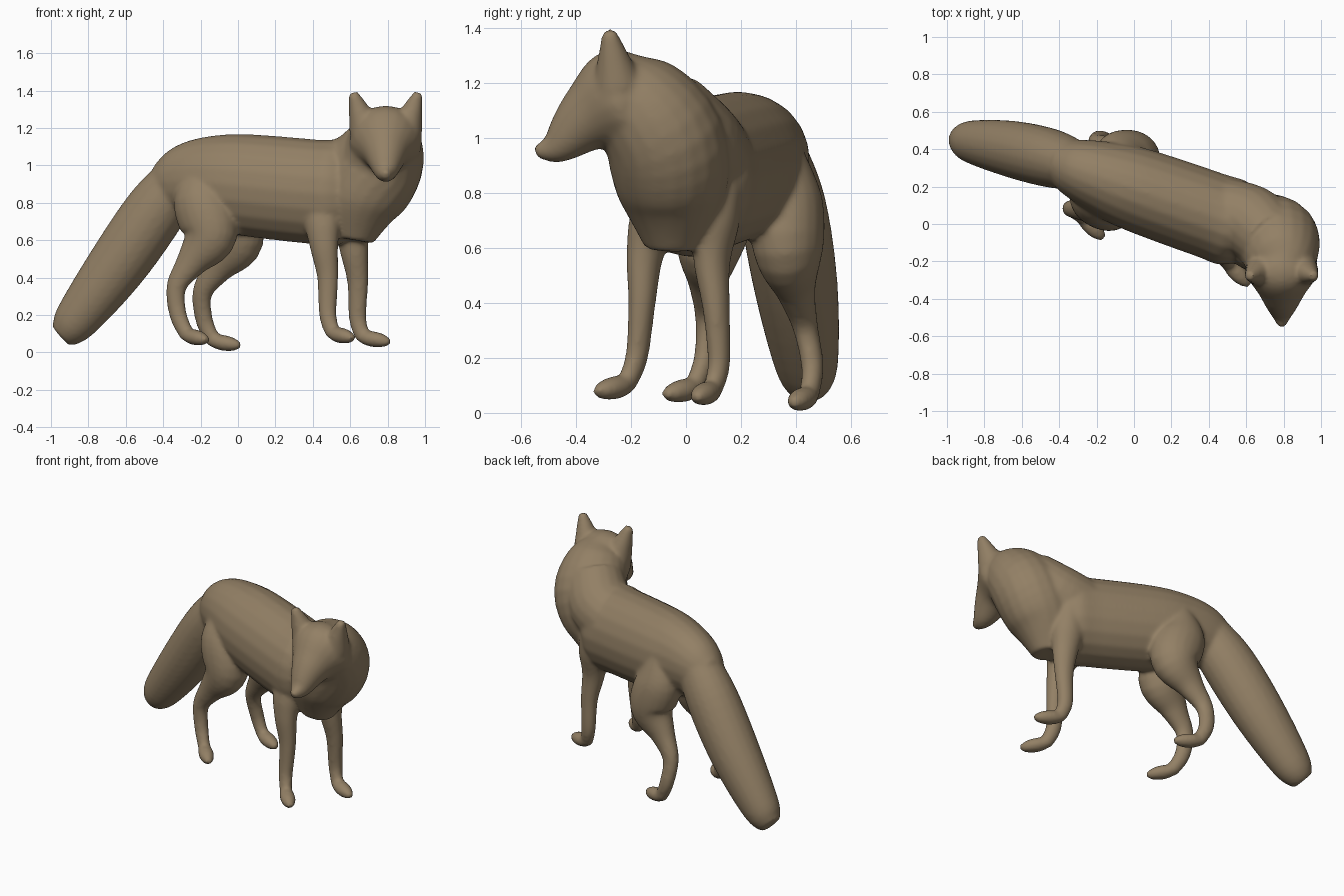
import bpy
import bmesh
import math
from mathutils import Vector

old_cube = bpy.data.objects.get("Cube")
if old_cube:
    bpy.data.objects.remove(old_cube, do_unlink=True)

SIDES = 20
STEPS = 5
BODY_SIDE = Vector((0.33, 0.94, 0)).normalized()   # across the slanted body
HEAD_SIDE = Vector((1, 0, 0))                      # across the turned head

bm = bmesh.new()


def smooth_sections(sections):
    """Pass a Catmull-Rom curve through the sections (x, y, z, radius)."""
    points = [Vector(section) for section in sections]
    points = [points[0]] + points + [points[-1]]
    smoothed = []
    for a, b, c, d in zip(points, points[1:], points[2:], points[3:]):
        for step in range(STEPS):
            t = step / STEPS
            bend = 2 * a - 5 * b + 4 * c - d
            twist = 3 * (b - c) + d - a
            smoothed.append(b + t / 2 * (c - a + t * bend + t * t * twist))
    return smoothed + [points[-1]]


def tube(sections, side, flat=1):
    """Loft closed rings along the sections, their width scaled by flat."""
    rows = smooth_sections(sections)
    centres = [row.to_3d() for row in rows]
    rings = []
    for i, (row, centre) in enumerate(zip(rows, centres)):
        before = centres[max(i - 1, 0)]
        after = centres[min(i + 1, len(rows) - 1)]
        along = (after - before).normalized()
        across = (side - along * along.dot(side)).normalized()
        depth = along.cross(across)
        ring = []
        for k in range(SIDES):
            angle = math.tau * k / SIDES
            offset = across * math.cos(angle) * flat + depth * math.sin(angle)
            ring.append(bm.verts.new(centre + offset * row.w))
        rings.append(ring)
    faces = [bm.faces.new(rings[0]), bm.faces.new(rings[-1])]
    for low, high in zip(rings, rings[1:]):
        for k in range(SIDES):
            n = (k + 1) % SIDES
            faces.append(bm.faces.new((low[k], low[n], high[n], high[k])))
    bmesh.ops.recalc_face_normals(bm, faces=faces)


def paw(ankle, stride):
    """Rounded foot pointing forward from the ankle."""
    heel = ankle - stride * 0.3
    toe = ankle + stride * 1.2
    across = stride.cross(Vector((0, 0, 1)))
    sections = []
    for i in range(7):
        t = i / 6
        fullness = max(math.sin(math.pi * t), 0.1) ** 0.4
        sections.append((*heel.lerp(toe, t), 0.043 * fullness))
    tube(sections, across, 1.1)


def leg_pair(joints, shift, lean):
    """Build the right leg, then the left leg moved by shift and leaning by height."""
    for is_left in (False, True):
        leg = []
        for x, y, z, radius in joints:
            move = (shift + Vector((0, lean * z, 0))) * is_left
            leg.append((*(Vector((x, y, z)) + move), radius))
        tube(leg, BODY_SIDE, 0.85)
        stride = Vector((0.09, -0.09, -0.02)) + Vector((0.03, 0.04, 0)) * is_left
        paw(Vector(leg[-1][:3]), stride)


# Torso, from rump to chest along a straight spine: x, height, radius
torso = ((-0.44, 0.91, 0.1), (-0.36, 0.91, 0.17), (-0.2, 0.92, 0.23),
         (0, 0.9, 0.27), (0.4, 0.86, 0.28), (0.56, 0.85, 0.27), (0.74, 0.85, 0.1))
tube([(x, 0.19 - 0.35 * x, z, r) for x, z, r in torso], BODY_SIDE, 0.83)

# Chest ruff and neck, rising to the crown
tube([(0.62, -0.05, 0.6, 0.1), (0.66, -0.05, 0.8, 0.2), (0.76, -0.08, 1, 0.22),
      (0.79, -0.21, 1.18, 0.17), (0.79, -0.26, 1.27, 0.08)], HEAD_SIDE, 1.05)

# Scruff, filling from the withers up to the back of the head
tube([(0.4, 0.07, 0.9, 0.19), (0.62, 0.01, 0.97, 0.2), (0.74, -0.09, 1.09, 0.18)], BODY_SIDE)

# Head and pointed muzzle: y, height, radius
head = ((-0.16, 1.14, 0.16), (-0.25, 1.125, 0.195), (-0.36, 1.065, 0.125),
        (-0.47, 0.97, 0.065), (-0.55, 0.95, 0.02))
tube([(0.79, y, z, r) for y, z, r in head], HEAD_SIDE)

# Ears
for s in (-1, 1):
    tube([(0.79 + s * 0.11, -0.25, 1.2, 0.09),
          (0.79 + s * 0.175, -0.28, 1.39, 0.025)], HEAD_SIDE)

# Bushy tail
tube([(-0.28, 0.3, 0.97, 0.13), (-0.44, 0.35, 0.76, 0.165), (-0.65, 0.4, 0.46, 0.16),
      (-0.87, 0.44, 0.17, 0.12), (-0.95, 0.45, 0.09, 0.07)], BODY_SIDE, 0.95)

# Front legs
leg_pair(((0.45, -0.04, 0.9, 0.06), (0.45, -0.11, 0.73, 0.1), (0.46, -0.15, 0.57, 0.078),
          (0.48, -0.16, 0.4, 0.058), (0.48, -0.18, 0.2, 0.048), (0.51, -0.22, 0.1, 0.042)),
         Vector((0.16, 0.33, -0.02)), -0.15)

# Hind legs
leg_pair(((-0.2, 0.18, 1, 0.06), (-0.2, 0.13, 0.82, 0.15), (-0.15, 0.09, 0.63, 0.15),
          (-0.25, 0.08, 0.48, 0.085), (-0.33, 0.08, 0.35, 0.055),
          (-0.32, 0.07, 0.2, 0.048), (-0.27, 0.03, 0.09, 0.042)),
         Vector((0.14, 0.44, -0.03)), -0.25)

# Fuse every part into one soft skin
mesh = bpy.data.meshes.new("fox_body")
bm.to_mesh(mesh)
bm.free()
fox = bpy.data.objects.new("fox_body", mesh)
bpy.context.collection.objects.link(fox)

remesh = fox.modifiers.new("fuse", "REMESH")
remesh.mode = "VOXEL"
remesh.voxel_size = 0.011
remesh.use_smooth_shade = True
soften = fox.modifiers.new("soften", "SMOOTH")
soften.factor = 0.5
soften.iterations = 14

# Tan fur
fur = bpy.data.materials.new("tan_fur")
fur.use_nodes = True
colour = (0.29, 0.215, 0.13, 1)
fur.diffuse_color = colour
fur.node_tree.nodes["Principled BSDF"].inputs["Base Color"].default_value = colour
mesh.materials.append(fur)
mesh.shade_smooth()
